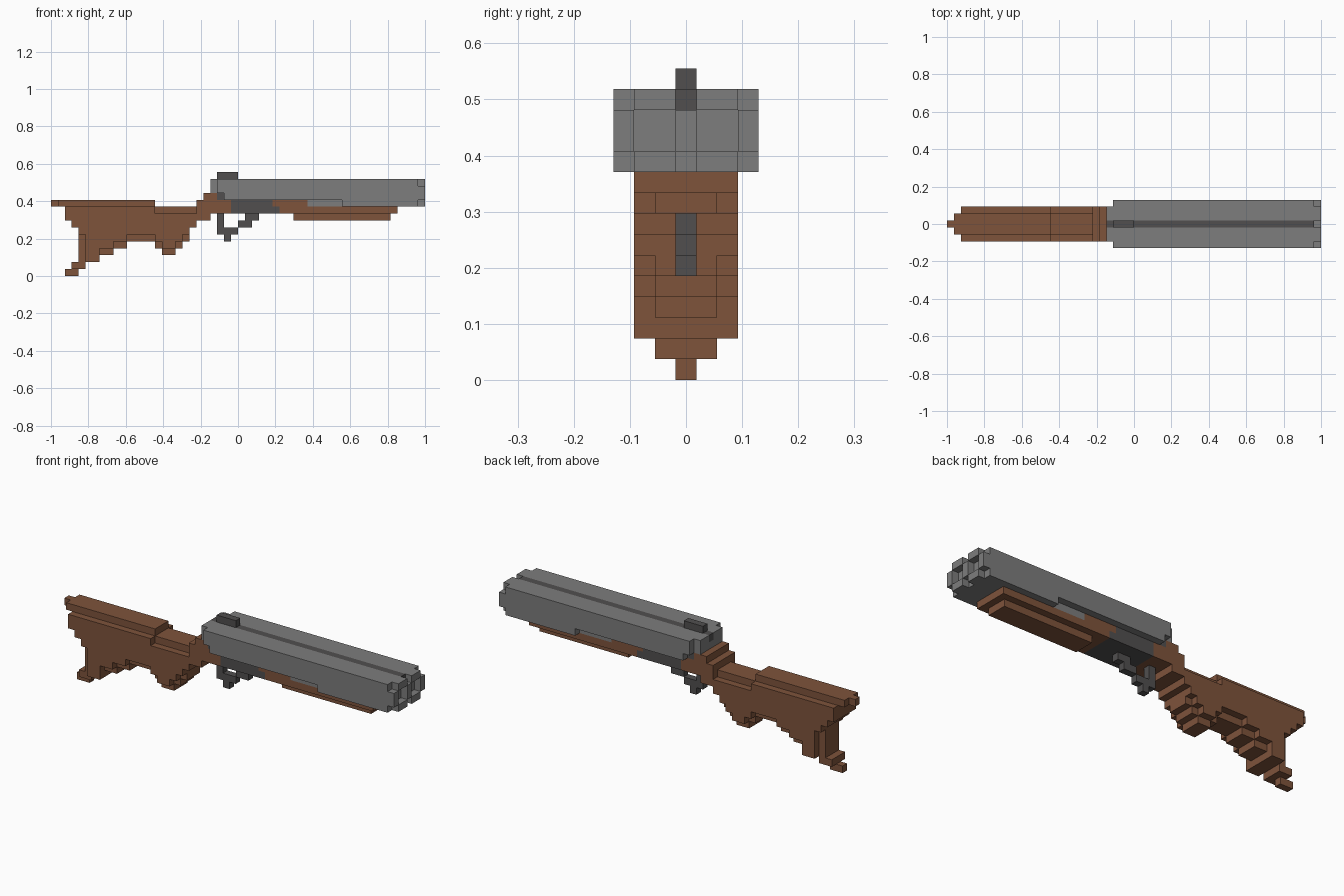
import bpy, bmesh, math
from mathutils import Vector

if "Cube" in bpy.data.objects:
    bpy.data.objects.remove(bpy.data.objects["Cube"])

U = 1 / 27          # size of one block
cells = {}          # (x, y, z) -> part name


def fill(part, x0, x1, half, z0, z1):
    """Fill blocks x0..x1, z0..z1 with y from -half to half (inclusive)."""
    for x in range(x0, x1):
        for y in range(-half, half + 1):
            for z in range(z0, z1):
                cells[x, y, z] = part


def carve(x0, x1, ys, z0, z1):
    for x in range(x0, x1):
        for y in ys:
            for z in range(z0, z1):
                cells.pop((x, y, z), None)


# barrels: one solid block with a narrower breech at the back
fill("barrels", -3, 27, 3, 10, 14)
fill("barrels", -4, -3, 2, 12, 14)
# muzzle: cut corners, centre notches and bores
for z in (10, 13):
    carve(26, 27, (-3, 0, 3), z, z + 1)
carve(26, 27, (-2, -1, 1, 2), 11, 13)
# lower side recess behind the fore-end
carve(-3, 15, (-3, 3), 10, 11)
carve(-3, -2, (-3, 3), 11, 12)

# rib and rear sight
fill("rib_and_sight", -4, 26, 0, 13, 14)
fill("rib_and_sight", -3, 0, 0, 14, 15)

# fore-end
fill("fore_end", 5, 10, 2, 10, 11)
fill("fore_end", 6, 23, 2, 9, 10)
fill("fore_end", 8, 22, 1, 8, 9)

# receiver
fill("receiver", -1, 6, 2, 9, 10)
fill("receiver", -1, 5, 2, 10, 11)

# stock: rows (z, list of x spans), bottom to top
rows = [
    (2, [(-23, -20)]), (3, [(-23, -18), (-11, -9)]),
    (4, [(-23, -16), (-12, -8)]), (5, [(-23, -7)]),
    (6, [(-23, -7)]), (7, [(-24, -6)]), (8, [(-25, -4)]),
]
for z, spans in rows:
    for a, b in spans:
        fill("stock", a, b, 2, z, z + 1)
fill("stock", -25, -12, 2, 9, 10)
fill("stock", -12, -6, 1, 9, 10)
fill("stock", -6, -1, 2, 9, 10)
# steps of the wrist up to the breech
fill("stock", -6, -1, 2, 10, 11)
fill("stock", -5, -3, 2, 11, 12)
fill("receiver", -3, -2, 2, 11, 12)
# trim the exposed bottom blocks to a narrower keel
trim = [(x, y, z) for (x, y, z), p in cells.items()
        if p == "stock" and abs(y) == 2 and 3 <= z <= 6
        and (x, y, z - 1) not in cells]
for c in trim:
    del cells[c]
# butt groove, toe and comb
carve(-23, -22, (-2, 2), 2, 6)
fill("stock", -25, -23, 0, 0, 1)
fill("stock", -24, -22, 1, 1, 2)
fill("stock", -25, -12, 1, 10, 11)
fill("stock", -26, -25, 1, 10, 11)
fill("stock", -27, -26, 0, 10, 11)

# trigger guard
for x0, x1, z0, z1 in [(1, 3, 8, 9), (0, 2, 7, 8), (-3, -2, 6, 9),
                       (-3, 0, 6, 7), (-2, -1, 5, 6)]:
    fill("trigger_guard", x0, x1, 0, z0, z1)


# materials
def material(name, rgb):
    m = bpy.data.materials.new(name)
    m.diffuse_color = (*rgb, 1)
    m.use_nodes = True
    m.node_tree.nodes["Principled BSDF"].inputs["Base Color"].default_value = m.diffuse_color
    return m


steel = material("grey steel", (0.205, 0.205, 0.205))
dark = material("dark steel", (0.082, 0.078, 0.078))
wood = material("brown wood", (0.21, 0.087, 0.044))
mats = {"barrels": steel, "rib_and_sight": dark, "receiver": dark,
        "trigger_guard": dark, "fore_end": wood, "stock": wood}

# turn each part's outer block sides into a mesh, then merge flat areas
for part, mat in mats.items():
    bm = bmesh.new()
    for c, p in cells.items():
        if p != part:
            continue
        for axis in range(3):
            for s in (0, 1):
                n = list(c)
                n[axis] += 2 * s - 1
                if tuple(n) in cells:
                    continue
                a, b = (axis + 1) % 3, (axis + 2) % 3
                vs = []
                for da, db in ((0, 0), (1, 0), (1, 1), (0, 1)):
                    v = Vector(c)
                    v[axis] += s
                    v[a] += da
                    v[b] += db
                    v.y -= 0.5
                    vs.append(bm.verts.new(v * U))
                bm.faces.new(vs if s else vs[::-1])
    bmesh.ops.remove_doubles(bm, verts=bm.verts, dist=1e-4)
    bmesh.ops.dissolve_limit(bm, angle_limit=math.radians(1),
                             verts=bm.verts, edges=bm.edges)
    me = bpy.data.meshes.new(part)
    bm.to_mesh(me)
    bm.free()
    me.materials.append(mat)
    bpy.context.collection.objects.link(bpy.data.objects.new(part, me))
